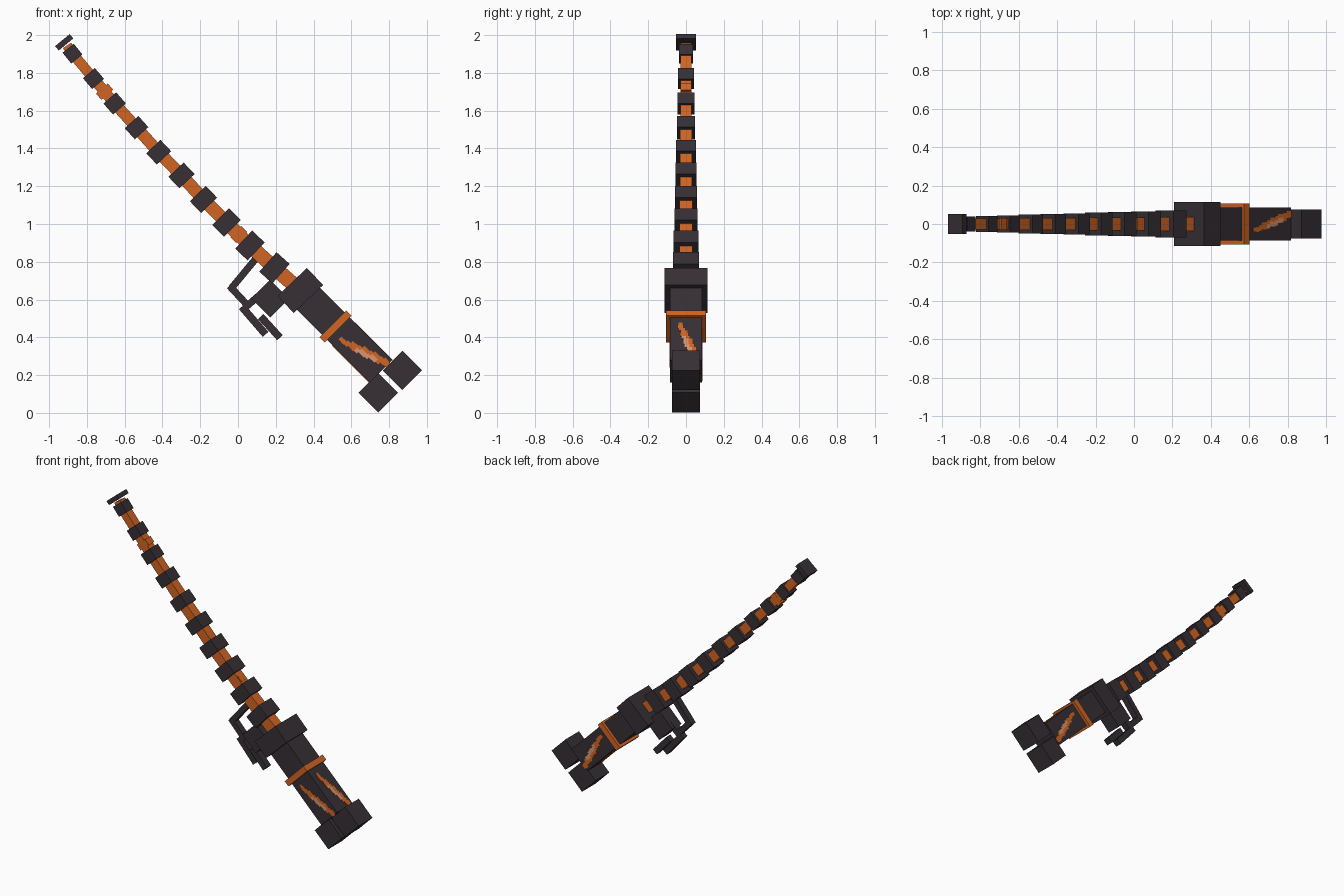
import bpy, math
from mathutils import Matrix, Vector

cube = bpy.data.objects.get("Cube")
if cube:
    bpy.data.objects.remove(cube, do_unlink=True)


def material(name, rgb):
    m = bpy.data.materials.new(name)
    m.use_nodes = True
    m.diffuse_color = (*rgb, 1)
    bsdf = m.node_tree.nodes["Principled BSDF"]
    bsdf.inputs["Base Color"].default_value = (*rgb, 1)
    bsdf.inputs["Roughness"].default_value = 0.9
    return m


DARK = material("charcoal", (0.038, 0.029, 0.036))
ORANGE = material("burnt_orange", (0.64, 0.13, 0.017))
PALE = material("pale_orange", (0.70, 0.30, 0.15))


def block(name, matrix, size, mat):
    """Box of the given size, placed by a matrix."""
    bpy.ops.mesh.primitive_cube_add(size=1)
    ob = bpy.context.object
    ob.name = name
    ob.data.transform(matrix @ Matrix.Diagonal((*size, 1)))
    ob.data.materials.append(mat)
    return ob


def frame(center, direction):
    """Matrix whose local x runs along an (x, z) direction."""
    angle = math.atan2(-direction[1], direction[0])
    return Matrix.Translation((center[0], 0, center[1])) @ Matrix.Rotation(angle, 4, 'Y')


def bar(name, p, q, width, depth, mat=DARK):
    """Box running from p to q in the xz plane."""
    p, q = Vector(p), Vector(q)
    d = q - p
    return block(name, frame((p + q) / 2, d), (d.length, depth, width), mat)


# Gently curved barrel: orange rod segments threaded through dark collars
path = [Vector(p) for p in (
    (-.905, 1.945), (-.876, 1.902), (-.765, 1.77), (-.653, 1.638), (-.537, 1.51),
    (-.42, 1.38), (-.299, 1.257), (-.183, 1.13), (-.061, 1.008), (.063, .886),
    (.193, .768), (.33, .648))]
for i in range(len(path) - 1):
    t = i / 10
    bar(f"rod_segment_{i + 1}", path[i], path[i + 1], .052 + .026 * t, .056 + .016 * t, ORANGE)
for i in range(1, 11):
    t = (i - 1) / 9
    tangent = path[i + 1] - path[i - 1]
    block(f"rod_collar_{i}", frame(path[i], tangent),
          (.073 + .02 * t, .076 + .062 * t, .076 + .062 * t), DARK)

# Raised steps where the rod bends
for i, name in ((2, "upper_rod_step"), (8, "lower_rod_step")):
    a, b = path[i], path[i + 1]
    bar(name, a.lerp(b, .4), a.lerp(b, .65), .082, .06, ORANGE)

# Flat tip plate
block("tip_plate", frame((-.92, 1.962), (.64, -.77)), (.03, .105, .1), DARK)

# Receiver, main body and trim ring
body_end = Vector((.757, .22))
body_start = Vector((.35, .627))
bar("receiver", (.287, .693), (.373, .603), .215, .23)
bar("body", body_start, body_end, .168, .17)
bar("trim_ring", (.502, .472), (.53, .444), .2, .212, ORANGE)

# Two square stock blocks
for name, x, z in (("upper_stock_block", .87, .225), ("lower_stock_block", .743, .107)):
    bar(name, (x - .052, z + .052), (x + .052, z - .052), .148, .15)

# Grip and angular guard bars
bar("grip", (.12, .655), (.22, .555), .142, .1)
bar("guard_front", (.11, .835), (-.035, .66), .037, .045)
bar("guard_side", (-.045, .672), (.05, .57), .037, .045)
bar("guard_link", (.035, .555), (.11, .62), .037, .045)
bar("guard_lower", (.02, .562), (.146, .416), .04, .045)
bar("trigger", (.12, .51), (.222, .398), .04, .045)


# Glowing stepped crack, repeated around the four body sides
def crack(name, matrix):
    steps = 14
    cell = .285 / steps
    verts, faces, tints = [], [], []

    def plate(u, low, high, tint):
        n = len(verts)
        for y in (-.087, -.084):
            for a, b in ((u, low), (u + cell, low), (u + cell, high), (u, high)):
                verts.append(matrix @ Vector((a, y, b)))
        faces.append([n + k for k in range(4)])
        tints.append(tint)
        for k in range(4):
            j = (k + 1) % 4
            faces.append([n + k, n + 4 + k, n + 4 + j, n + j])
            tints.append(tint)

    for i in range(steps):
        t = i / (steps - 1)
        u = -.28 + i * cell
        mid = -.035 + .085 * t + (.006 if i % 3 == 0 else 0)
        half = .01 + .014 * math.sin(math.pi * min(1, t * .85))
        if 4 < i < 11:
            plate(u, mid - half, mid + half * .1, 1)
            plate(u, mid + half * .1, mid + half, 0)
        else:
            plate(u, mid - half, mid + half, 0)

    mesh = bpy.data.meshes.new(name)
    mesh.from_pydata(verts, [], faces)
    mesh.materials.append(ORANGE)
    mesh.materials.append(PALE)
    for face, tint in zip(mesh.polygons, tints):
        face.material_index = tint
    bpy.context.collection.objects.link(bpy.data.objects.new(name, mesh))


base = frame(body_end, body_end - body_start)
for k, side in enumerate(("front", "top", "back", "bottom")):
    crack(f"{side}_crack", base @ Matrix.Rotation(-k * math.pi / 2, 4, 'X'))
